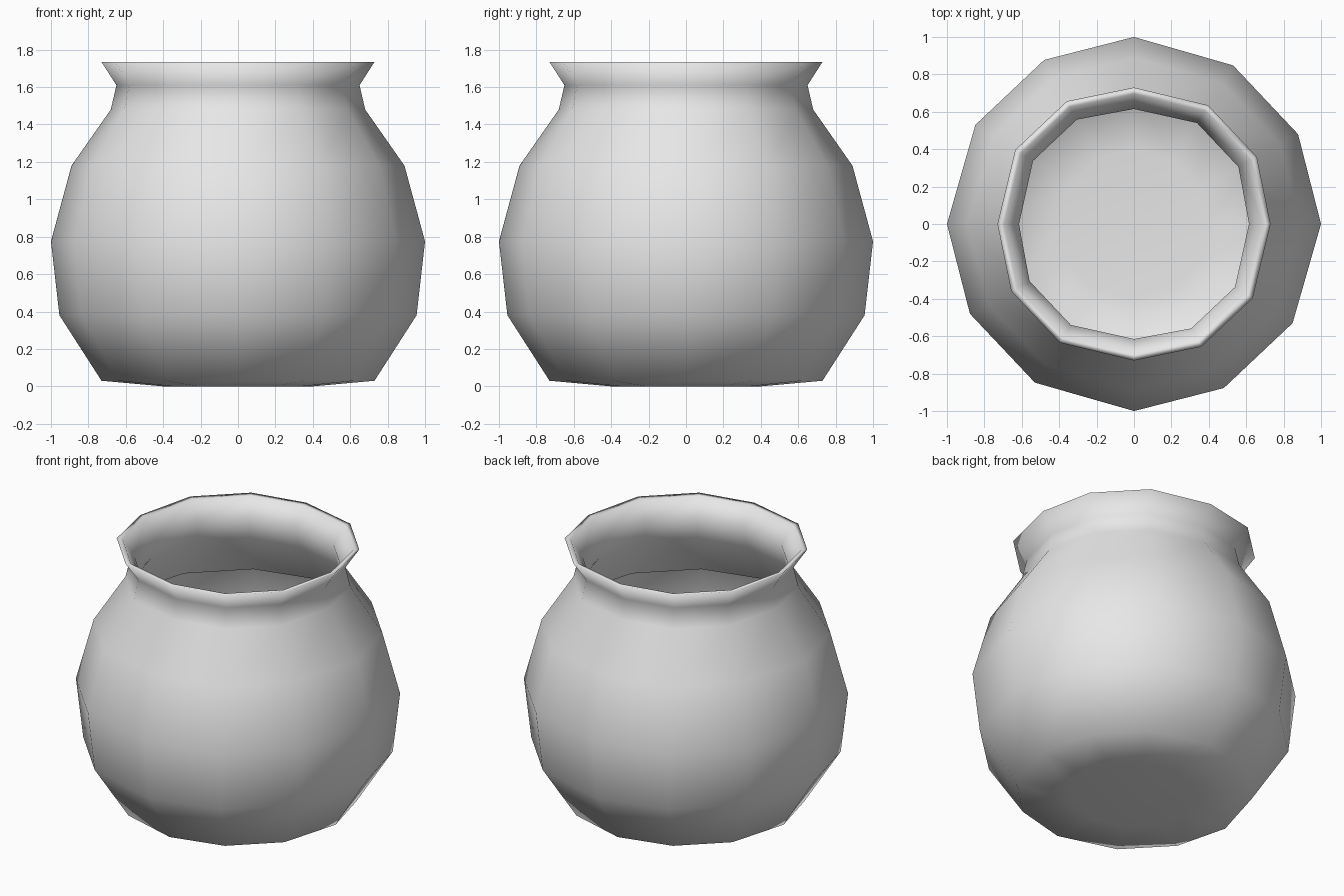
import bpy, bmesh
from math import radians, sin, cos

cube = bpy.data.objects.get("Cube")
if cube:
    bpy.data.objects.remove(cube, do_unlink=True)


def make_material(name, colour):
    mat = bpy.data.materials.new(name)
    mat.use_nodes = True
    mat.diffuse_color = colour
    mat.node_tree.nodes["Principled BSDF"].inputs["Base Color"].default_value = colour
    return mat


# Twelve slightly uneven sides, repeated each quarter turn
ANGLES = [radians(quarter * 90 + a) for quarter in range(4) for a in (0, 28.7, 58)]

# (radius, height, widening of the corners between the axes)
PROFILE = [
    (0.40, 0.00, 1.0),     # base
    (0.73, 0.03, 1.0),
    (0.955, 0.38, 1.0),    # belly
    (1.00, 0.775, 1.0),
    (0.89, 1.18, 1.0),     # shoulder
    (0.68, 1.48, 1.02),
    (0.65, 1.61, 1.02),    # neck
    (0.73, 1.735, 1.025),  # lip
    (0.695, 1.73, 1.025),
    (0.615, 1.61, 1.035),  # inside of neck
    (0.645, 1.47, 1.03),
    (0.85, 1.17, 1.0),     # end of inner wall
]


def lathe(name, profile, mat):
    bm = bmesh.new()
    rings = []
    for radius, height, widen in profile:
        ring = []
        for i, a in enumerate(ANGLES):
            r = radius if i % 3 == 0 else radius * widen
            ring.append(bm.verts.new((r * cos(a), r * sin(a), height)))
        rings.append(ring)
    # Base cap, facing down
    bm.faces.new(rings[0][::-1])
    # Walls, facing outward and over the lip
    n = len(ANGLES)
    for low, high in zip(rings, rings[1:]):
        for i in range(n):
            j = (i + 1) % n
            bm.faces.new((low[i], low[j], high[j], high[i]))
    for face in bm.faces:
        face.smooth = True
    mesh = bpy.data.meshes.new(name)
    bm.to_mesh(mesh)
    bm.free()
    mesh.materials.append(mat)
    obj = bpy.data.objects.new(name, mesh)
    bpy.context.collection.objects.link(obj)
    return obj


lathe("round_pot", PROFILE, make_material("light grey", (0.8, 0.8, 0.8, 1.0)))
